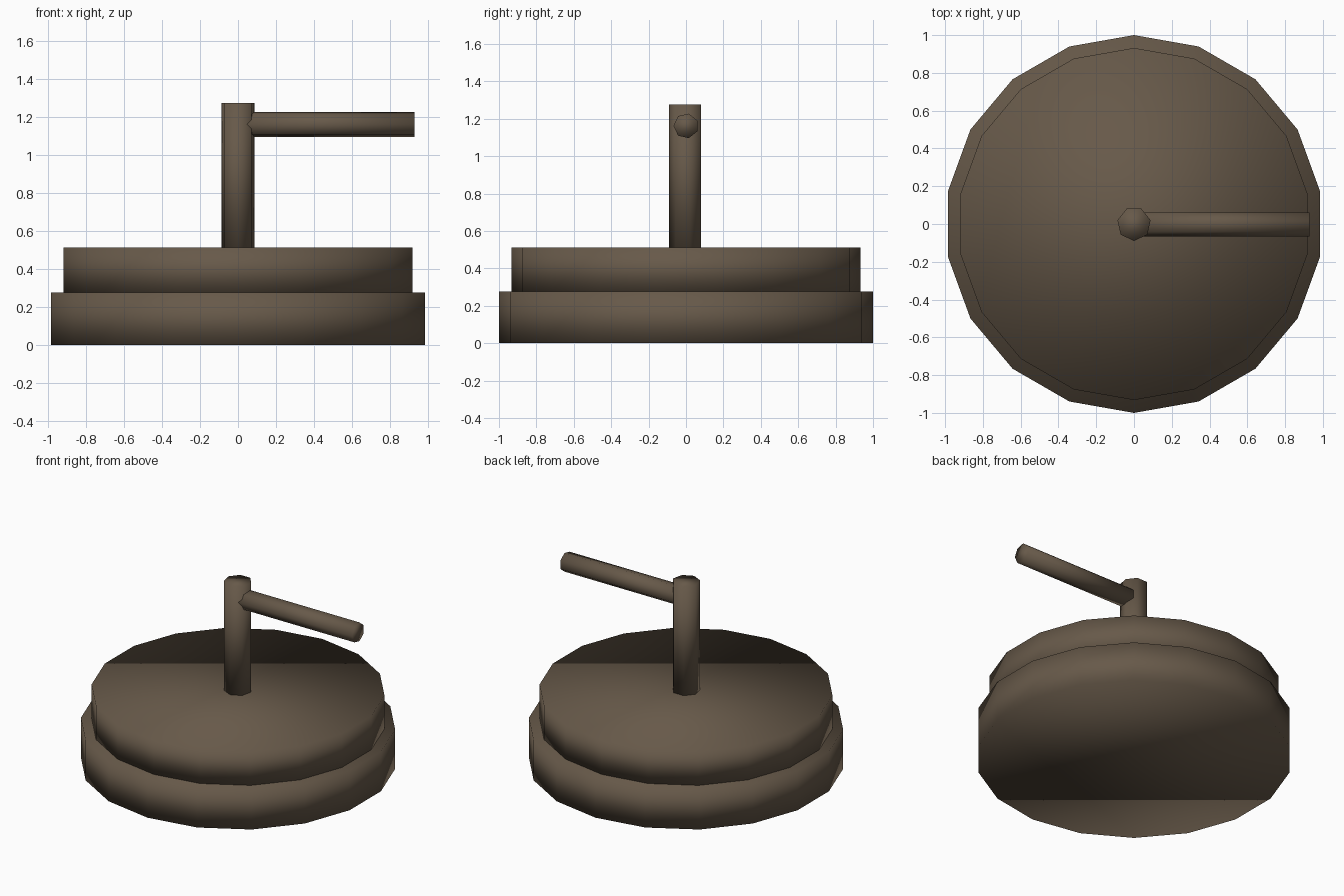
import bpy
from math import pi

cube = bpy.data.objects.get("Cube")
if cube:
    bpy.data.objects.remove(cube, do_unlink=True)

# Single dull brown finish
brown = bpy.data.materials.new("dull_brown")
brown.use_nodes = True
color = (0.135, 0.1, 0.067, 1)
brown.diffuse_color = color
brown.node_tree.nodes["Principled BSDF"].inputs["Base Color"].default_value = color


def cylinder(name, sides, radius, length, center, rotation=(0, 0, 0)):
    """Smooth shaded low-poly cylinder with n-gon caps."""
    bpy.ops.mesh.primitive_cylinder_add(
        vertices=sides, radius=radius, depth=length,
        location=center, rotation=rotation)
    part = bpy.context.object
    part.name = name
    part.data.materials.append(brown)
    bpy.ops.object.shade_smooth()
    return part


def disc(name, radius, bottom, top):
    return cylinder(name, 18, radius, top - bottom, (0, 0, (bottom + top) / 2))


# Stacked round slabs
base_top, slab_top, post_top = 0.277, 0.513, 1.276
disc("lower_disc", 1.0, 0, base_top)
disc("upper_disc", 0.932, base_top, slab_top)

# Upright post, corner pointing forward
cylinder("post", 7, 0.09, post_top - slab_top,
         (0, 0, (post_top + slab_top) / 2), (0, 0, pi))

# Side handle running from inside the post
reach = 0.93
cylinder("handle", 7, 0.067, reach, (reach / 2, 0, 1.162), (pi, pi / 2, 0))
